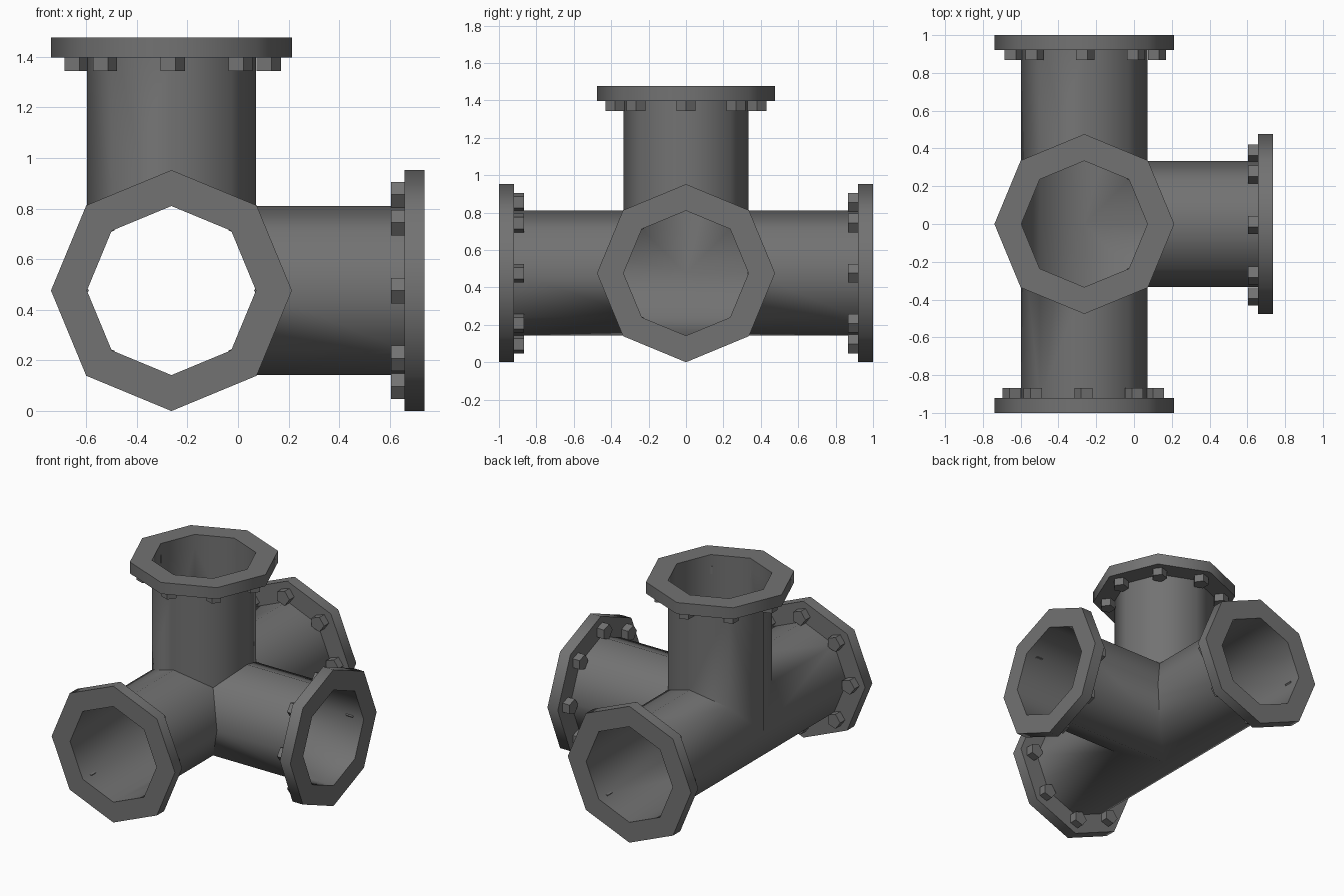
import bpy
import bmesh
import math
from mathutils import Vector, Matrix

cube = bpy.data.objects.get("Cube")
if cube:
    bpy.data.objects.remove(cube, do_unlink=True)

CENTRE = Vector((-0.263, 0, 0.476))
SIDES = 8
PIPE_R, FLANGE_R = 0.334, 0.476
ARM, FLANGE_T = 1.0, 0.08
BOLT_R, BOLT_H, BOLT_RING = 0.053, 0.053, 0.379
SEAT = ARM - FLANGE_T

X, Y, Z = Vector((1, 0, 0)), Vector((0, 1, 0)), Vector((0, 0, 1))
# Each arm: direction and the sideways direction its bolts point to
ARMS = {"front": (-Y, -X), "back": (Y, X), "top": (Z, X), "left": (X, -Y)}

grey = bpy.data.materials.new("dark_grey_metal")
grey.use_nodes = True
colour = (0.17, 0.17, 0.17, 1)
grey.diffuse_color = colour
grey.node_tree.nodes["Principled BSDF"].inputs["Base Color"].default_value = colour


def frame(w, u):
    """Matrix turning local z to w and local x to u."""
    return Matrix((u, w.cross(u), w)).transposed()


def ring(bm, mat, radius, height, sides=SIDES, offset=Vector((0, 0, 0))):
    verts = []
    for i in range(sides):
        a = math.tau * i / sides
        p = Vector((radius * math.cos(a), radius * math.sin(a), height))
        verts.append(bm.verts.new(mat @ (p + offset)))
    return verts


def bridge(bm, a, b):
    n = len(a)
    for i in range(n):
        j = (i + 1) % n
        bm.faces.new((a[i], a[j], b[j], b[i]))


def finish(bm, name, smooth):
    mesh = bpy.data.meshes.new(name)
    bm.to_mesh(mesh)
    bm.free()
    mesh.materials.append(grey)
    obj = bpy.data.objects.new(name, mesh)
    obj.location = CENTRE
    bpy.context.collection.objects.link(obj)
    if smooth:
        bpy.ops.object.select_all(action='DESELECT')
        obj.select_set(True)
        bpy.context.view_layer.objects.active = obj
        bpy.ops.object.shade_smooth_by_angle(angle=math.radians(50))


# Pipe body: open tubes mitred against each other, then welded
body = bmesh.new()
for w, u in ARMS.values():
    mat = frame(w, u)
    tube = bmesh.new()
    bridge(tube, ring(tube, mat, PIPE_R, 0), ring(tube, mat, PIPE_R, SEAT))
    for other, _ in ARMS.values():
        if other != w:
            bmesh.ops.bisect_plane(
                tube, geom=tube.verts[:] + tube.edges[:] + tube.faces[:],
                dist=1e-5, plane_co=(0, 0, 0), plane_no=w - other,
                clear_inner=True)
    part = bpy.data.meshes.new("pipe_arm")
    tube.to_mesh(part)
    tube.free()
    body.from_mesh(part)
    bpy.data.meshes.remove(part)
bmesh.ops.remove_doubles(body, verts=body.verts[:], dist=1e-4)
finish(body, "pipe_body", True)

for name, (w, u) in ARMS.items():
    mat = frame(w, u)

    # Flange: thick octagonal ring
    bm = bmesh.new()
    loops = [ring(bm, mat, r, h) for r, h in (
        (PIPE_R, SEAT), (FLANGE_R, SEAT), (FLANGE_R, ARM), (PIPE_R, ARM))]
    for i in range(4):
        bridge(bm, loops[i], loops[(i + 1) % 4])
    bmesh.ops.recalc_face_normals(bm, faces=bm.faces[:])
    finish(bm, name + "_flange", True)

    # Bolt heads behind the flange
    bm = bmesh.new()
    for i in range(SIDES):
        a = math.tau * i / SIDES
        place = Vector((math.cos(a), math.sin(a), 0)) * BOLT_RING
        low = ring(bm, mat, BOLT_R, SEAT - BOLT_H, 5, place)
        high = ring(bm, mat, BOLT_R, SEAT, 5, place)
        bridge(bm, low, high)
        bm.faces.new(low[::-1])
        bm.faces.new(high)
    finish(bm, name + "_bolts", False)
